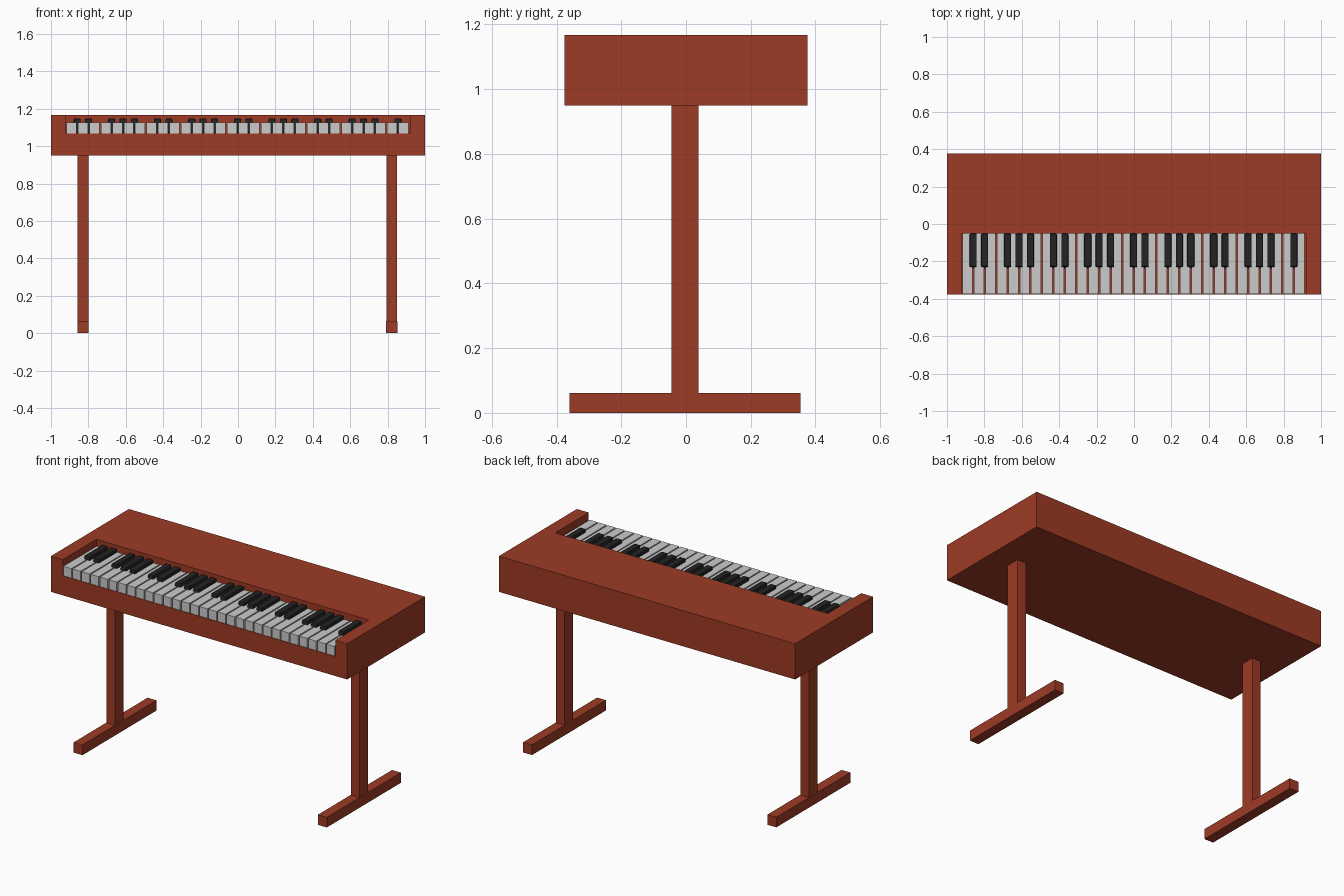
import bpy, bmesh
from mathutils import Vector

if "Cube" in bpy.data.objects:
    bpy.data.objects.remove(bpy.data.objects["Cube"])


def material(name, rgb):
    m = bpy.data.materials.new(name)
    m.diffuse_color = (*rgb, 1)
    m.use_nodes = True
    m.node_tree.nodes["Principled BSDF"].inputs["Base Color"].default_value = m.diffuse_color
    return m


WOOD = material("red_brown_wood", (0.34, 0.043, 0.018))
IVORY = material("key_white", (0.60, 0.60, 0.60))
EBONY = material("key_black", (0.017, 0.017, 0.017))


def box(name, lo, hi, mat):
    """Axis-aligned box between two corners."""
    lo, hi = Vector(lo), Vector(hi)
    bm = bmesh.new()
    bmesh.ops.create_cube(bm, size=1)
    for v in bm.verts:
        v.co = Vector(lo[i] + (v.co[i] + 0.5) * (hi[i] - lo[i]) for i in range(3))
    me = bpy.data.meshes.new(name)
    bm.to_mesh(me)
    bm.free()
    ob = bpy.data.objects.new(name, me)
    bpy.context.collection.objects.link(ob)
    me.materials.append(mat)
    return ob


# Case with the keyboard recess cut out of its front
case = box("case", (-1, -0.376, 0.949), (1, 0.376, 1.167), WOOD)
cutter = box("recess_cutter", (-0.92, -0.5, 1.068), (0.92, -0.052, 1.3), WOOD)
cutter.hide_render = True
cut = case.modifiers.new("recess", 'BOOLEAN')
cut.operation = 'DIFFERENCE'
cut.solver = 'EXACT'
cut.object = cutter
bpy.context.view_layer.objects.active = case
bpy.ops.object.modifier_apply(modifier=cut.name)
bpy.data.objects.remove(cutter)

# T-shaped stands: post and floor bar on each side
for side, x in (("left", -0.828), ("right", 0.822)):
    post = box(side + "_post", (x - 0.029, -0.045, 0.05), (x + 0.029, 0.039, 0.955), WOOD)
    foot = box(side + "_foot", (x - 0.03, -0.36, 0), (x + 0.03, 0.354, 0.062), WOOD)

# Keyboard: 30 white keys, black keys on the usual 2-3 pattern
KEYS, X0, X1, GAP = 30, -0.921, 0.916, 0.008
pitch = (X1 - X0) / KEYS
for i in range(KEYS):
    x = X0 + i * pitch
    box("white_key", (x + GAP / 2, -0.373, 1.068),
        (x + pitch - GAP / 2, -0.052, 1.126), IVORY)
    if i < KEYS - 1 and i % 7 not in (2, 6):
        c = x + pitch
        key = box("black_key", (c - 0.019, -0.236, 1.07), (c + 0.019, -0.052, 1.147), EBONY)
        # Sloping nose and softened edges
        for v in key.data.vertices:
            if v.co.y < -0.2 and v.co.z > 1.1:
                v.co.y += 0.008
        bev = key.modifiers.new("soft_edges", 'BEVEL')
        bev.width = 0.005
        bev.segments = 2
